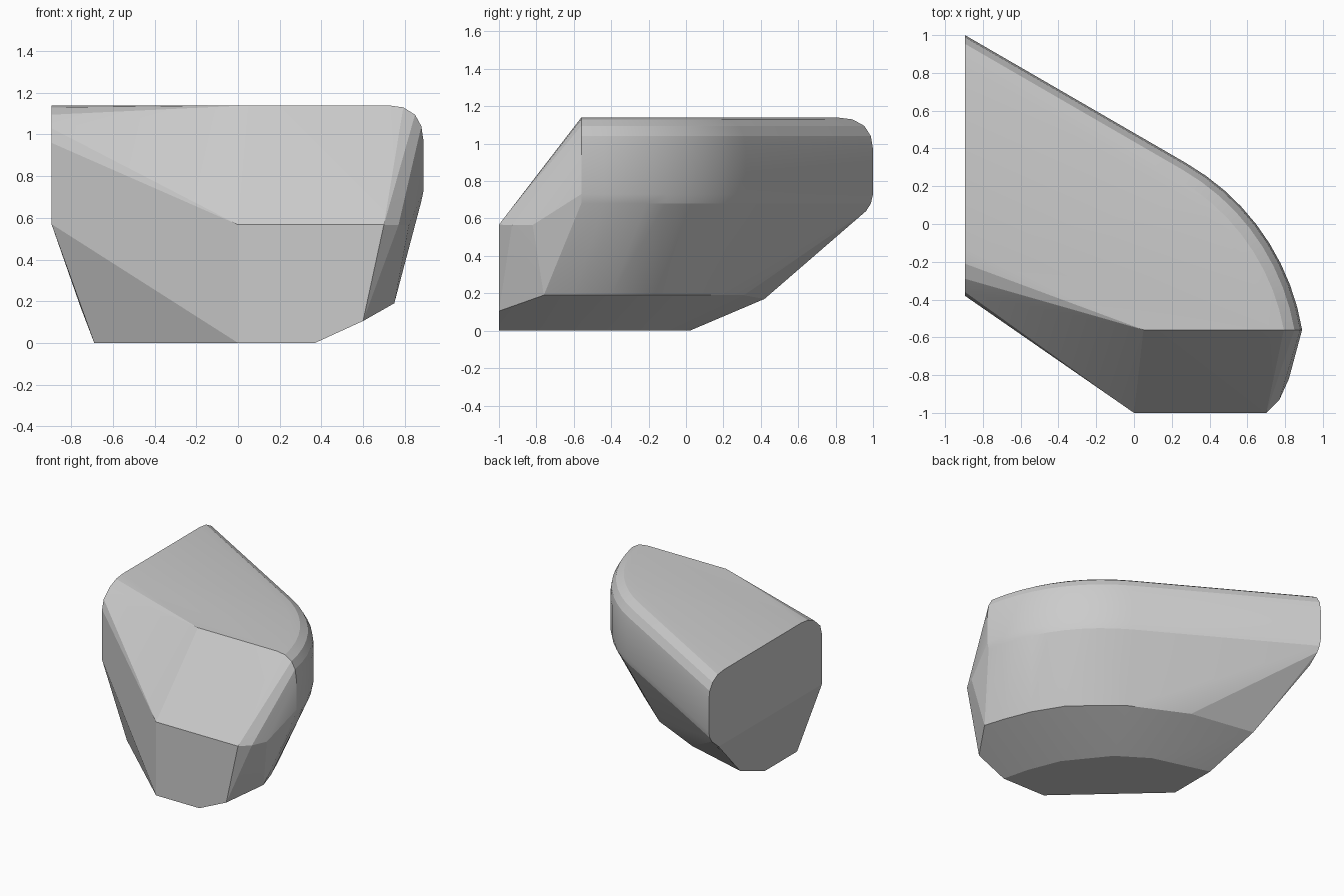
import bpy, bmesh
from math import radians, asin, sin, cos, sqrt

if "Cube" in bpy.data.objects:
    bpy.data.objects.remove(bpy.data.objects["Cube"])

# Plan outline: straight back edge running into an arc that ends at the front slope
CX, CY, R = -0.347, -0.766, 1.254
FRONT_Y, LEFT_X = -0.56, -0.895


def outline(inset, z, segments=9):
    r = R - inset
    start, end = radians(60), asin((FRONT_Y - CY) / r)
    pts = [(LEFT_X, 1 - inset / sin(start), z)]
    for i in range(segments + 1):
        a = start + (end - start) * i / segments
        pts.append((CX + r * cos(a), CY + r * sin(a), z))
    return pts


points = []

# Upper body with rounded top rim and softened lower rim
for inset, z in [(0.165, 1.14), (0.095, 1.13), (0.04, 1.095), (0.01, 1.04),
                 (0, 0.97), (0, 0.73), (0.01, 0.68), (0.032, 0.64)]:
    points += outline(inset, z)

# Left end: rounded front corner and lower edge
for y, z in [(-0.38, 0.57), (-0.38, 0.96), (-0.36, 1.03), (-0.29, 1.095),
             (-0.21, 1.13), (-0.13, 1.14), (0.88, 0.57)]:
    points.append((LEFT_X, y, z))

# Front face and sloped front edge
points += [(0, -1, 0), (0.37, -1, 0), (0.6, -1, 0.105), (0.7, -1, 0.567),
           (0, -1, 0.567), (0.05, FRONT_Y, 1.14),
           (0.77, -0.93, 0.565), (0.82, -0.82, 0.565)]

# Lower rim above the base
points += [(0.75, -0.76, 0.19), (0.70, -0.6, 0.19), (0.62, -0.4, 0.19),
           (0.48, -0.17, 0.19), (0.15, 0.11, 0.19), (-0.27, 0.31, 0.19),
           (-0.755, 0.42, 0.17)]

# Base outline
points += [(0.32, -0.8, 0), (0.22, -0.55, 0), (-0.02, -0.25, 0),
           (-0.25, -0.1, 0), (-0.69, 0.02, 0), (-0.69, -0.37, 0)]

# Convex body through all sections
bm = bmesh.new()
for p in points:
    bm.verts.new(p)
res = bmesh.ops.convex_hull(bm, input=bm.verts[:])
loose = [v for v in bm.verts if not v.link_faces]
bmesh.ops.delete(bm, geom=loose, context='VERTS')
bmesh.ops.dissolve_limit(bm, angle_limit=radians(0.5), verts=bm.verts[:], edges=bm.edges[:])
bmesh.ops.recalc_face_normals(bm, faces=bm.faces[:])

mesh = bpy.data.meshes.new("faceted_body")
bm.to_mesh(mesh)
bm.free()
body = bpy.data.objects.new("faceted_body", mesh)
bpy.context.collection.objects.link(body)
bpy.context.view_layer.objects.active = body
body.select_set(True)
bpy.ops.object.shade_smooth_by_angle(angle=radians(12))
